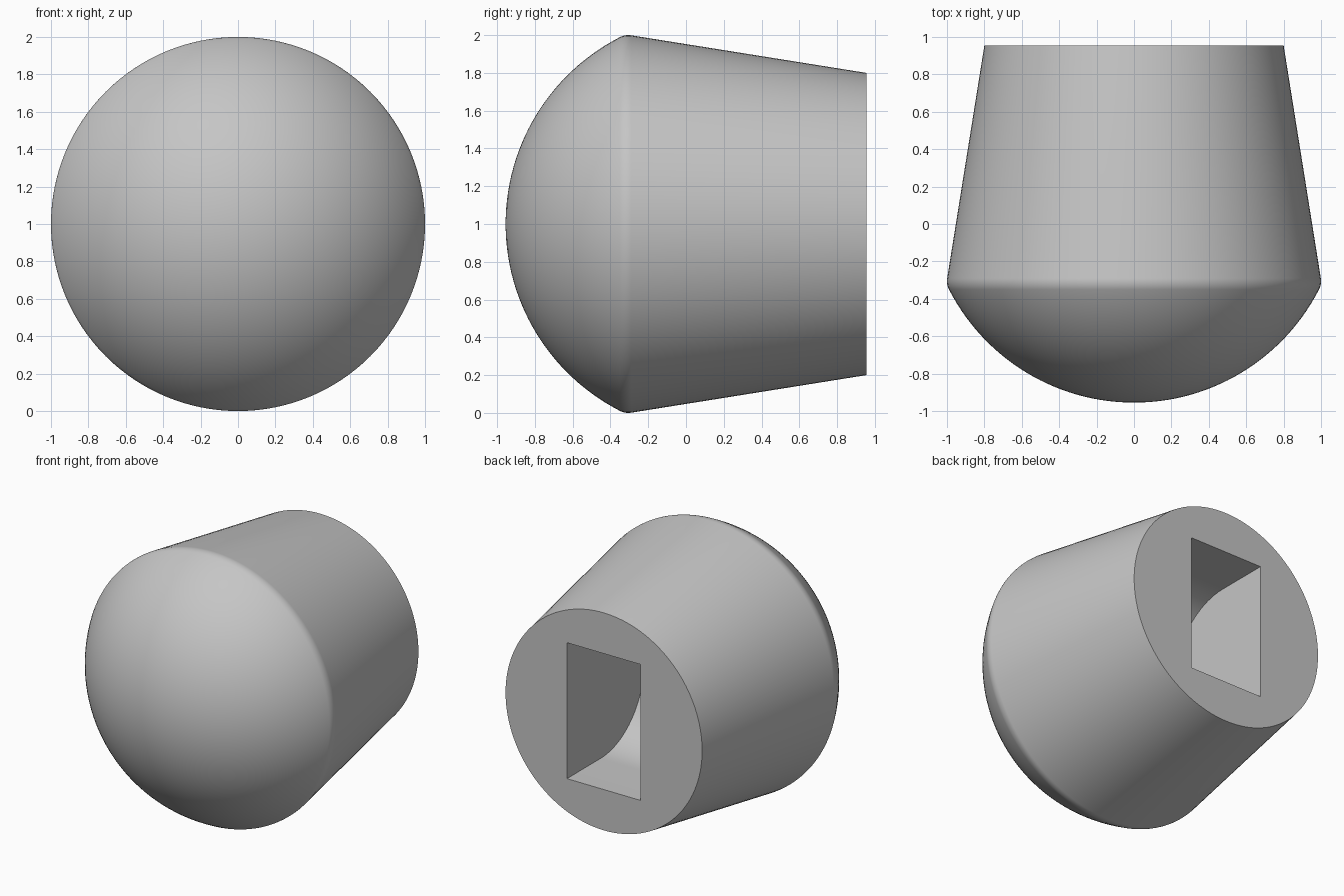
import bpy, bmesh
from math import sin, cos, atan2, sqrt, pi

cube = bpy.data.objects.get("Cube")
if cube:
    bpy.data.objects.remove(cube, do_unlink=True)

FRONT, BACK, BACK_R = -0.955, 0.955, 0.8
RIM_Y, RIM_R, ROUND = -0.305, 0.9, 0.1      # centre and radius of the rim rounding
DOME_Y, DOME_R = 0.156, 1.111               # centre and radius of the dome

grey = bpy.data.materials.new("plain_grey")
grey.use_nodes = True
colour = (0.56, 0.56, 0.56, 1)
grey.diffuse_color = colour
grey.node_tree.nodes["Principled BSDF"].inputs["Base Color"].default_value = colour


def make_object(name, bm):
    bmesh.ops.recalc_face_normals(bm, faces=bm.faces)
    mesh = bpy.data.meshes.new(name)
    bm.to_mesh(mesh)
    bm.free()
    mesh.materials.append(grey)
    obj = bpy.data.objects.new(name, mesh)
    bpy.context.collection.objects.link(obj)
    return obj


def arc(cy, cr, radius, start, end, steps):
    """Points (y, r) along an arc; angle 0 points outward, pi/2 to the front."""
    angles = [start + (end - start) * i / steps for i in range(steps + 1)]
    return [(cy - radius * sin(a), cr + radius * cos(a)) for a in angles]


# Body: dome, rounded rim and tapered barrel, turned about the y axis
join = atan2(DOME_Y - RIM_Y, RIM_R)
taper = -atan2(0.2, BACK - RIM_Y)
profile = arc(DOME_Y, 0, DOME_R, pi / 2, join, 28)[1:-1]
profile += arc(RIM_Y, RIM_R, ROUND, join, taper, 8) + [(BACK, BACK_R)]
SIDES = 128
bm = bmesh.new()
rings = [[bm.verts.new((r * cos(2 * pi * i / SIDES), y, 1 + r * sin(2 * pi * i / SIDES)))
          for i in range(SIDES)] for y, r in profile]
tip = bm.verts.new((0, FRONT, 1))
for i in range(SIDES):
    j = (i + 1) % SIDES
    bm.faces.new((tip, rings[0][i], rings[0][j]))
    for a, b in zip(rings, rings[1:]):
        bm.faces.new((a[i], b[i], b[j], a[j]))
bm.faces.new(rings[-1])
body = make_object("domed_body", bm)

# Socket cutter: a slot with a half-round inner end
outline = [(y, 1 + s) for y, s in arc(0.56, 0, 0.5, 0, pi, 40)]
outline += [(BACK + 0.2, 0.5), (BACK + 0.2, 1.5)]
bm = bmesh.new()
side = bm.faces.new([bm.verts.new((-0.3, y, z)) for y, z in outline])
ext = bmesh.ops.extrude_face_region(bm, geom=[side])
bmesh.ops.translate(bm, vec=(0.6, 0, 0),
                    verts=[v for v in ext["geom"] if isinstance(v, bmesh.types.BMVert)])
cutter = make_object("socket_cutter", bm)
cutter.hide_render = True

# Cut the socket into the back
cut = body.modifiers.new("socket", "BOOLEAN")
cut.operation = "DIFFERENCE"
cut.solver = "EXACT"
cut.object = cutter
bpy.ops.object.select_all(action="DESELECT")
bpy.context.view_layer.objects.active = body
body.select_set(True)
bpy.ops.object.modifier_apply(modifier=cut.name)
bpy.data.objects.remove(cutter, do_unlink=True)
bpy.ops.object.shade_smooth_by_angle()
